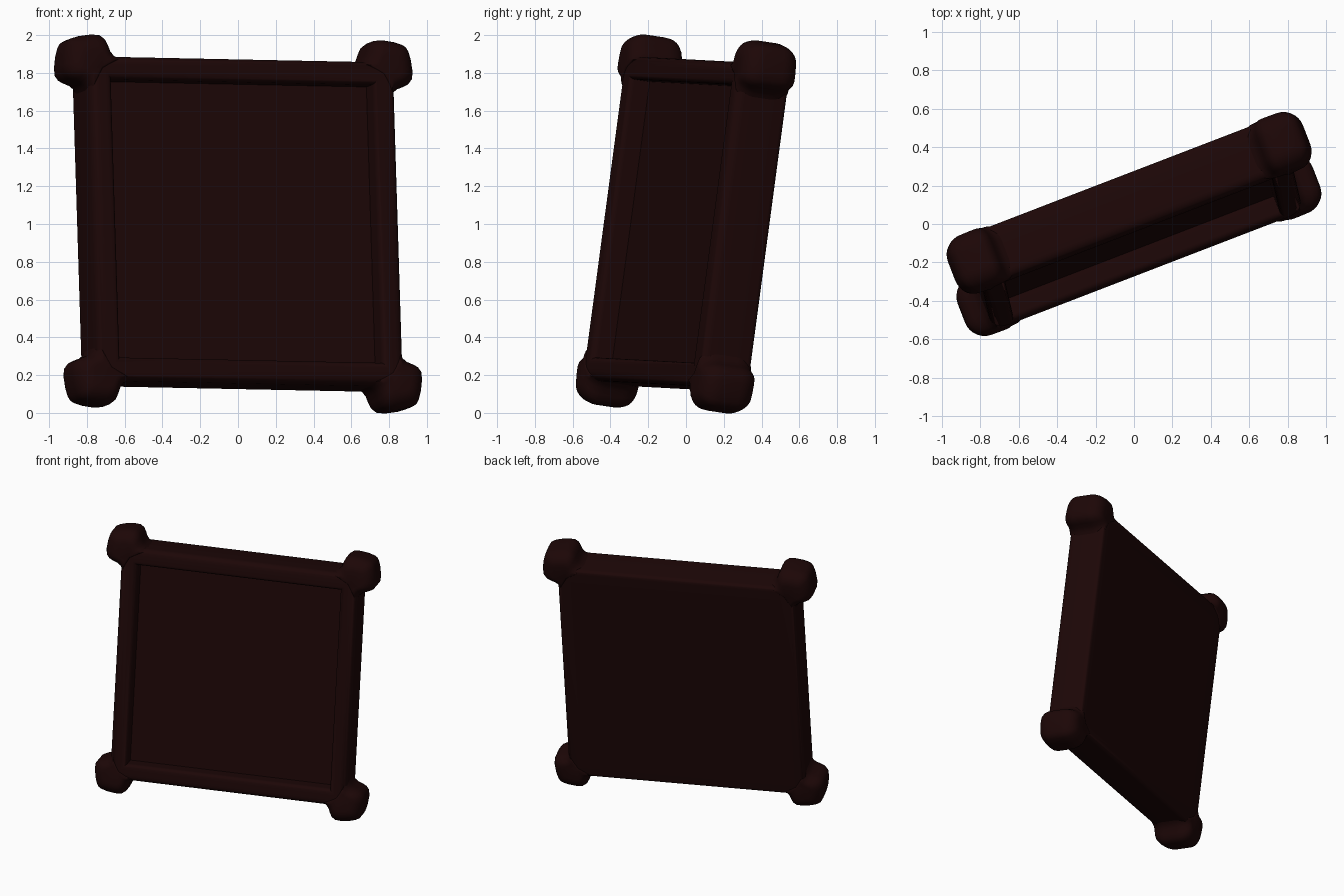
import bpy, bmesh, math
from mathutils import Matrix, Vector

if "Cube" in bpy.data.objects:
    bpy.data.objects.remove(bpy.data.objects["Cube"], do_unlink=True)

HALF = 0.866     # half outer size of the square frame
DEPTH = 0.146    # half thickness of the frame
BAR = 0.123      # width of each bar
RECESS = 0.12    # panel depth behind the front

wood = bpy.data.materials.new("dark_reddish_brown")
wood.use_nodes = True
colour = (0.012, 0.002, 0.002, 1)
wood.diffuse_color = colour
wood.node_tree.nodes["Principled BSDF"].inputs["Base Color"].default_value = colour

# Tilted pose: turned about the vertical and leaning back
across = Vector((0.933, 0.359, -0.019)).normalized()
up = Vector((-0.032, 0.132, 0.991))
back = up.cross(across).normalized()
up = across.cross(back)
pose = Matrix.Translation((0, 0, 1.0)) @ Matrix((across, back, up)).transposed().to_4x4()


def add_object(name, bm, angle=40):
    bmesh.ops.recalc_face_normals(bm, faces=bm.faces)
    bm.transform(pose)
    mesh = bpy.data.meshes.new(name)
    bm.to_mesh(mesh)
    bm.free()
    mesh.materials.append(wood)
    obj = bpy.data.objects.new(name, mesh)
    bpy.context.collection.objects.link(obj)
    bpy.ops.object.select_all(action="DESELECT")
    bpy.context.view_layer.objects.active = obj
    obj.select_set(True)
    bpy.ops.object.shade_smooth_by_angle(angle=math.radians(angle))


def loft(bm, rings, closed):
    # Skin a list of vertex rings
    for k in range(len(rings) if closed else len(rings) - 1):
        a, b = rings[k], rings[(k + 1) % len(rings)]
        for i in range(len(a)):
            j = (i + 1) % len(a)
            bm.faces.new((a[i], a[j], b[j], b[i]))


def arc(cx, cy, r, start, end, steps=6):
    angles = [math.radians(start + (end - start) * i / steps) for i in range(steps + 1)]
    return [(cx + r * math.cos(a), cy + r * math.sin(a)) for a in angles]


# Bar section (inset from outer edge, depth): rounded front, softened outer back edge
OUTER, INNER, SOFT = 0.05, 0.035, 0.03
profile = (arc(OUTER, OUTER - DEPTH, OUTER, 180, 270)
           + arc(BAR - INNER, INNER - DEPTH, INNER, 270, 360)
           + [(BAR, DEPTH)]
           + arc(SOFT, DEPTH - SOFT, SOFT, 90, 180))

# Four mitred bars swept around the square
bm = bmesh.new()
corners = ((-1, -1), (1, -1), (1, 1), (-1, 1))
loft(bm, [[bm.verts.new((sx * (HALF - d), y, sz * (HALF - d))) for d, y in profile]
          for sx, sz in corners], True)
add_object("frame_bars", bm)

# Recessed panel, flush with the back of the frame
bm = bmesh.new()
bmesh.ops.create_cube(bm, size=1)
inner = 2 * (HALF - BAR) + 0.02
bmesh.ops.scale(bm, vec=(inner, 2 * DEPTH - RECESS, inner), verts=bm.verts)
bmesh.ops.translate(bm, vec=(0, RECESS / 2, 0), verts=bm.verts)
add_object("panel", bm)

# Corner knobs: outline around the frame corner, flared where it meets the bars
HALF_OUTLINE = [(-0.2, -0.01), (-0.16, 0.008), (-0.138, 0.035), (-0.125, 0.07),
                (-0.11, 0.1), (-0.083, 0.12), (-0.04, 0.123), (0.025, 0.114), (0.066, 0.102)]
outline = HALF_OUTLINE + [(0.089, 0.089)] + [(q, p) for p, q in reversed(HALF_OUTLINE)] + [(-0.08, -0.08)]
CENTRE = -0.045
KNOB_DEPTH = 0.153
ROUND = 0.1
STEPS = 7

# Knob sections through the depth: (position, scale)
rounded = [(KNOB_DEPTH - ROUND + ROUND * math.sin(a), 1 - 0.55 * (1 - math.cos(a)))
           for a in (math.pi / 2 * i / STEPS for i in range(STEPS + 1))]
sections = [(-y, s) for y, s in reversed(rounded)] + rounded

for sx, sz in corners:
    bm = bmesh.new()
    rings = [[bm.verts.new((sx * (HALF + CENTRE + (p - CENTRE) * s), y,
                            sz * (HALF + CENTRE + (q - CENTRE) * s))) for p, q in outline]
             for y, s in sections]
    loft(bm, rings, False)
    bm.faces.new(rings[0])
    bm.faces.new(rings[-1])
    level = "upper" if sz > 0 else "lower"
    side = "left" if sx > 0 else "right"
    add_object(f"{level}_{side}_knob", bm, 60)
